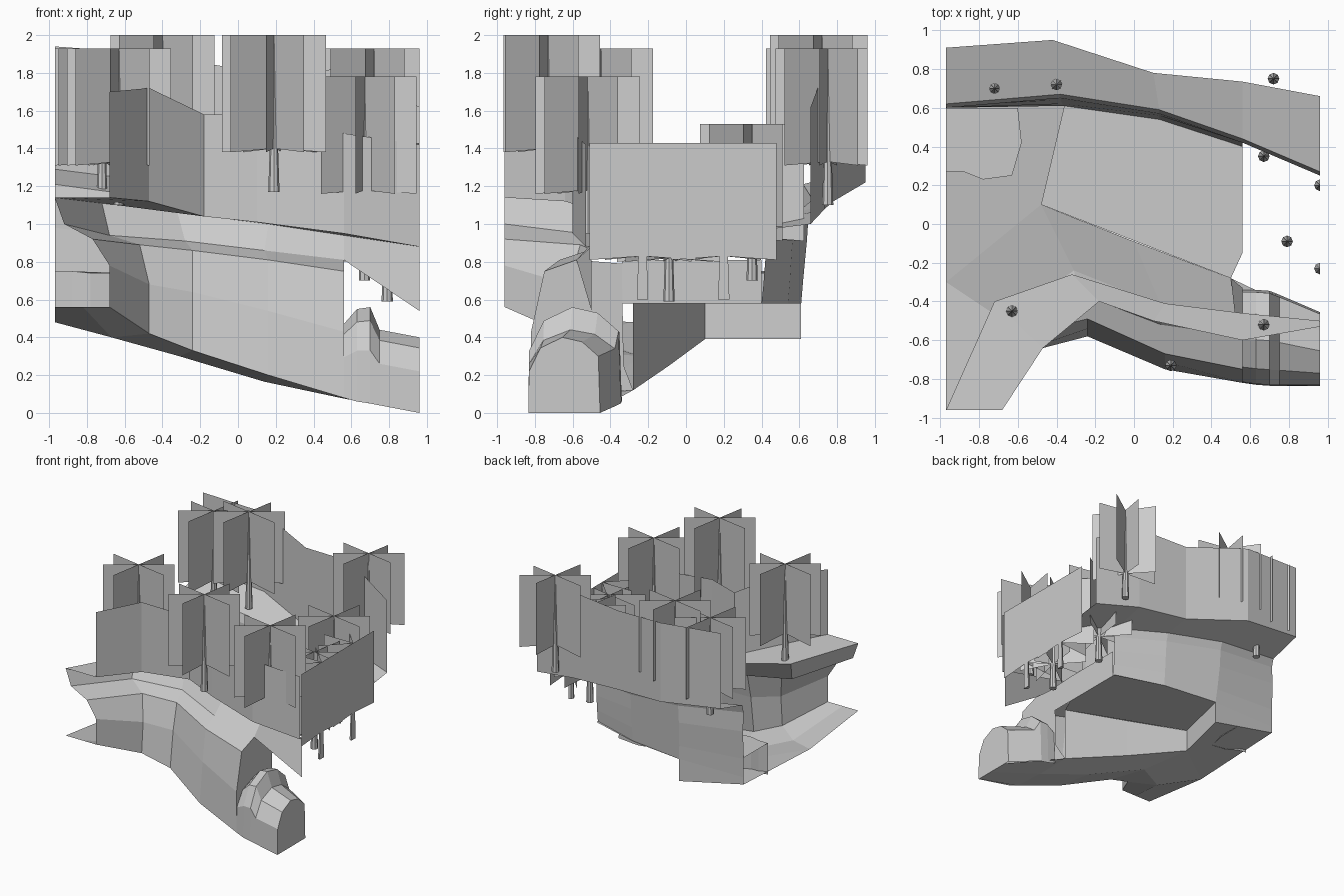
import bpy, bmesh, math

if "Cube" in bpy.data.objects:
    bpy.data.objects.remove(bpy.data.objects["Cube"])

XMIN, XMAX, YMIN, YMAX = -0.97, 0.96, -0.965, 0.96


def make(name, verts, faces):
    me = bpy.data.meshes.new(name)
    me.from_pydata(verts, [], faces)
    me.update()
    ob = bpy.data.objects.new(name, me)
    bpy.context.collection.objects.link(ob)
    return ob


def loft(name, rows):
    """Open skin through rows that all have the same number of points."""
    n = len(rows[0])
    verts = [p for r in rows for p in r]
    faces = [(j * n + i, j * n + i + 1, (j + 1) * n + i + 1, (j + 1) * n + i)
             for j in range(len(rows) - 1) for i in range(n - 1)]
    return make(name, verts, faces)


def panel(name, pts):
    return make(name, pts, [tuple(range(len(pts)))])


def at_height(row, heights):
    return [(p[0], p[1], h) for p, h in zip(row, heights)]


# front cliff, stepping back from the foot to the crest
foot = [(-.68, -.96, .56), (-.47, -.64, .42), (-.24, -.58, .33), (.16, -.75, .20), (.56, -.82, .08)]
mid = [(-.68, -.96, .78), (-.47, -.62, .68), (-.24, -.54, .64), (.16, -.71, .54), (.56, -.82, .43)]
brow = [(-.77, -.96, .92), (-.52, -.56, .89), (-.24, -.49, .86), (.16, -.67, .81), (.56, -.75, .75)]
step = [(-.92, -.96, 1.0), (-.68, -.47, .94), (-.28, -.36, .91), (.14, -.52, .86), (.56, -.58, .81)]
crest = [(-.97, -.96, 1.14), (-.72, -.40, 1.11), (-.32, -.26, 1.06), (.16, -.41, 1.0), (.56, -.46, .94)]
loft("front_cliff", [foot, mid, brow, step, crest])
tail = (.96, -.5, .88)
panel("front_cliff_tail", [step[-1], (.96, -.5, .54), tail, crest[-1]])
panel("front_cliff_end", [foot[-1], mid[-1], brow[-1], step[-1],
                          (.56, -.34, .79), (.56, -.33, .25), (.5, -.28, .12)])

# front ledge sheet and the woodland screen on its rim
rim = [(-.68, -.96, 1.14), (-.47, -.64, 1.12), (-.18, -.40, 1.04), (.10, -.50, 1.01),
       (.56, -.60, .95), (.96, -.53, .88)]
loft("front_ledge", [crest + [tail], rim])
loft("front_tree_screen", [rim, at_height(rim, [1.70, 1.72, 1.58, 1.58, 1.48, 1.42])])

# sloping stream bed
inner = [(-.97, -.96, .56), (-.97, -.30, .48), (-.48, .10, .39), (0, -.09, .25),
         (.5, -.28, .12), (.96, -.5, 0)]
middle = [(-.82, -.96, .56), (-.67, -.50, .40), (-.31, -.24, .30), (.14, -.42, .165),
          (.54, -.55, .08), (.96, -.68, 0)]
loft("stream_bed", [foot + [(.96, -.83, 0)], middle, inner])
panel("stream_bed_back", [inner[1], inner[2], (-.36, .61, .39), (-.97, .60, .52)])

# flat bench beside the stream, with its bank and the low wall at its open end
bank = [(-.36, .61, .39)] + inner[2:5]
loft("bench_bank", [bank, at_height(bank, [.58] * 4)])
panel("bench", [(-.36, .61, .58), (-.48, .10, .58), (.5, -.28, .58), (.56, -.15, .58),
                (.56, .42, .58), (.13, .55, .58)])
end = [(.56, -.34, .58), (.56, -.15, .58), (.56, .40, .58)]
loft("bench_end_wall", [end, at_height(end, [.80, .81, .81])])

# rock block in the back left corner of the stream bed
block = [(-.97, .27, .75), (-.88, .27, .75), (-.78, .23, .74), (-.63, .25, .74),
         (-.58, .42, .74), (-.60, .60, .74)]
panel("corner_rock_top", block + [(-.97, .60, .75)])
loft("corner_rock_side", [at_height(block, [.48, .47, .46, .43, .42, .44]), block])

# back cliff
lip = [(-.97, .60, 1.14), (-.38, .65, 1.06), (.13, .57, .99), (.56, .42, .94), (.96, .25, .88)]
loft("back_cliff", [
    [(-.97, .60, .58), (-.36, .61, .58), (.13, .54, .58), (.56, .40, .58)],
    [(-.97, .60, .74), (-.37, .62, .70), (.13, .55, .70), (.56, .41, .68)],
    [(-.97, .61, .98), (-.38, .64, .91), (.13, .56, .86), (.56, .42, .81)],
    lip[:4]])
panel("back_cliff_foot", [(-.97, .60, .52), (-.36, .61, .39), (-.36, .61, .58), (-.97, .60, .58)])

# back ledge and its woodland screen
back = [(-.97, .91, 1.29), (-.42, .95, 1.22), (.10, .78, 1.12), (.56, .735, 1.08), (.96, .66, 1.0)]
loft("back_ledge", [lip, [(x, y + .02, z + .07) for x, y, z in lip], back])
loft("back_tree_screen", [back, at_height(back, [1.94, 1.90, 1.80, 1.82, 1.62])])

# low rock hump where the stream leaves: (x, centre y, half width, base z, top z)
arch = [(-1, 0), (-.98, .55), (-.66, .86), (-.05, 1), (.5, .94), (.95, .75), (1, 0)]
hump = []
for x, yc, hw, z0, z1 in [(.56, -.58, .24, .08, .47), (.63, -.585, .245, .06, .55),
                          (.70, -.59, .245, .05, .56), (.75, -.60, .235, .04, .44),
                          (.96, -.645, .19, 0, .40)]:
    hump.append([(x, yc + u * hw, z0 + v * (z1 - z0)) for u, v in arch])
loft("rock_hump", hump)
panel("rock_hump_end", hump[-1])


# trees: thin tapered trunk and crossed foliage cards, trimmed at the block edge
def tree(i, x, y, top):
    bm = bmesh.new()
    r = bmesh.ops.create_cone(bm, cap_ends=True, segments=8, radius1=.03, radius2=.002, depth=.83)
    bmesh.ops.translate(bm, verts=r["verts"], vec=(x, y, top - .415))
    for v in bm.verts:
        v.co.x = min(v.co.x, XMAX)
    for k in range(8):
        a = math.radians(k * 45 - (0 if x > .9 else 10))
        dx, dy = math.cos(a), math.sin(a)
        t = .28
        if abs(dx) > 1e-6:
            t = min(t, max(0, ((XMAX if dx > 0 else XMIN) - x) / dx))
        if abs(dy) > 1e-6:
            t = min(t, max(0, ((YMAX if dy > 0 else YMIN) - y) / dy))
        if t < .02:
            continue
        ex, ey = x + dx * t, y + dy * t
        bm.faces.new([bm.verts.new(p) for p in
                      [(x, y, top - .60), (ex, ey, top - .62), (ex, ey, top), (x, y, top)]])
    me = bpy.data.meshes.new("tree_%d" % i)
    bm.to_mesh(me)
    bm.free()
    bpy.context.collection.objects.link(bpy.data.objects.new("tree_%d" % i, me))


spots = [(-.72, .70, 1.93), (-.40, .72, 2.0), (.72, .75, 1.93), (.67, .35, 1.53), (.79, -.09, 1.42),
         (-.63, -.45, 1.93), (.19, -.73, 2.0), (.67, -.52, 1.78), (.96, .20, 1.43), (.96, -.23, 1.43)]
for i, s in enumerate(spots):
    tree(i, *s)
